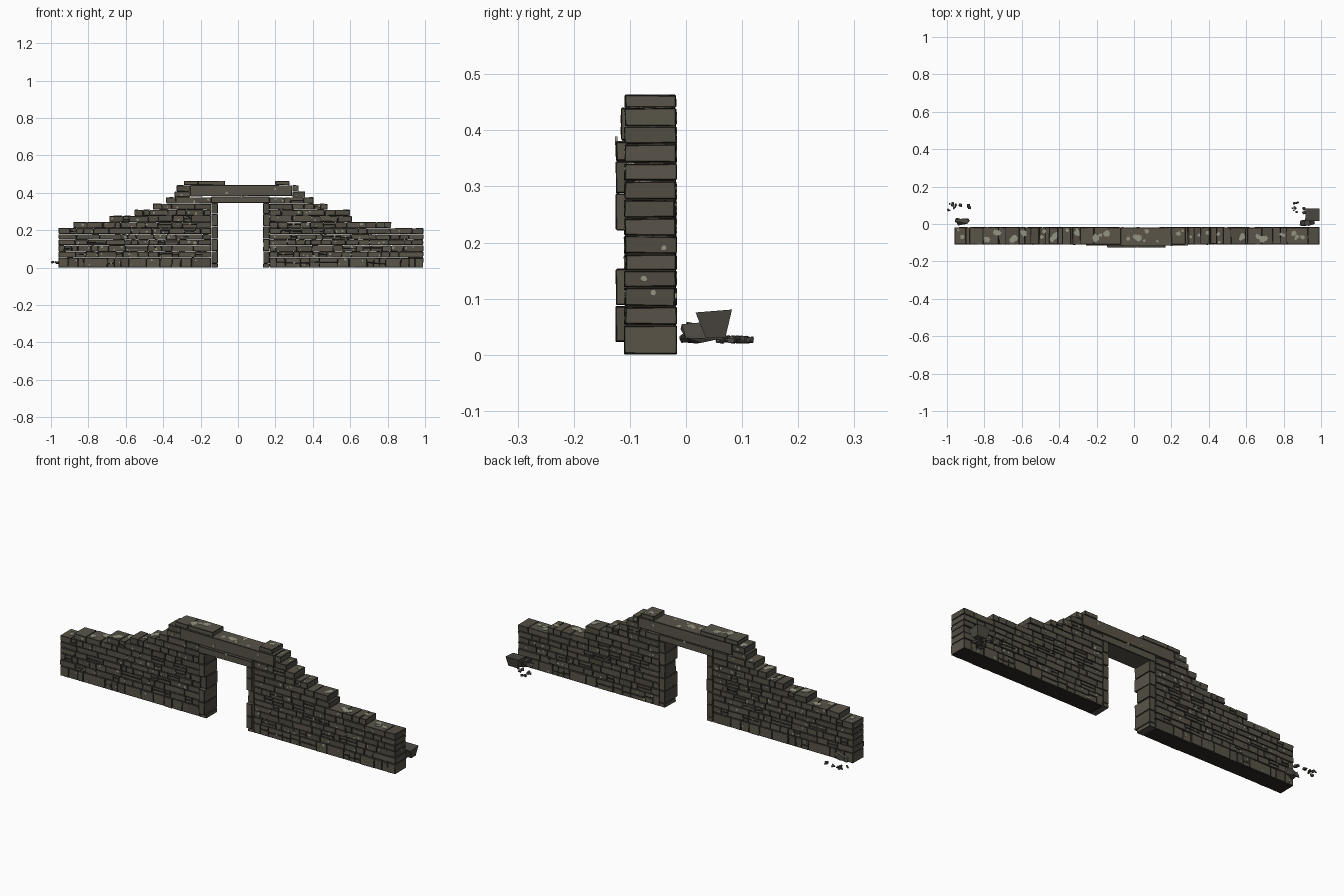
import bpy, bmesh, math, random
from mathutils import Vector

if "Cube" in bpy.data.objects:
    bpy.data.objects.remove(bpy.data.objects["Cube"])

random.seed(7)
FRONT, BACK = -0.109, -0.018


def colour(name, rgb):
    m = bpy.data.materials.new(name)
    m.diffuse_color = (*rgb, 1)
    m.use_nodes = True
    m.node_tree.nodes["Principled BSDF"].inputs["Base Color"].default_value = m.diffuse_color
    return m


stone = colour("stone", (0.100, 0.089, 0.066))
stone_dark = colour("weathered stone", (0.082, 0.073, 0.055))
joint = colour("dark joint", (0.025, 0.022, 0.017))
lichen = colour("pale lichen", (0.30, 0.30, 0.23))
rubble_grey = colour("rubble stone", (0.072, 0.066, 0.055))


def box(bm, x0, x1, y0, y1, z0, z1, mat=0, jitter=0.0):
    """Axis-aligned block with slightly irregular corners."""
    v = []
    for x in (x0, x1):
        for y in (y0, y1):
            for z in (z0, z1):
                j = [random.uniform(-jitter, jitter) for _ in range(3)]
                v.append(bm.verts.new((x + j[0], y + j[1], max(0, z + j[2]))))
    for ids in ((0, 1, 3, 2), (4, 6, 7, 5), (0, 4, 5, 1),
                (2, 3, 7, 6), (0, 2, 6, 4), (1, 5, 7, 3)):
        bm.faces.new([v[i] for i in ids]).material_index = mat


def finish(bm, name, mats, bevel=0.0):
    bmesh.ops.recalc_face_normals(bm, faces=bm.faces)
    me = bpy.data.meshes.new(name)
    bm.to_mesh(me)
    bm.free()
    ob = bpy.data.objects.new(name, me)
    bpy.context.collection.objects.link(ob)
    for m in mats:
        me.materials.append(m)
    if bevel:
        mod = ob.modifiers.new("worn edges", "BEVEL")
        mod.width = bevel
        mod.segments = 1
        mod.material = 2
    return ob


# Courses: bottom, top and the x spans they fill
DOOR_L, DOOR_R = -0.143, 0.168
LINTEL_L, LINTEL_R = -0.255, 0.29
LEVELS = [0, 0.053, 0.086, 0.12, 0.15, 0.179, 0.212, 0.244, 0.277,
          0.31, 0.342, 0.376, 0.407, 0.44]
LEFT = [-0.96] * 6 + [-0.88, -0.69, -0.555, -0.455, -0.385, -0.34, -0.33]
RIGHT = [0.992] * 6 + [0.82, 0.61, 0.60, 0.48, 0.405, 0.36, 0.325]
courses = []
for i, (l, r) in enumerate(zip(LEFT, RIGHT)):
    a, b = (LINTEL_L, LINTEL_R) if i > 10 else (DOOR_L, DOOR_R)
    courses.append((LEVELS[i], LEVELS[i + 1], l, a))
    courses.append((LEVELS[i], LEVELS[i + 1], b, r))

# Wall bricks and the dark joint core behind them
bricks, core = bmesh.new(), bmesh.new()
tops = []
for z0, z1, xa, xb in courses:
    inset = 0.004
    box(core, xa + inset, xb - inset, FRONT + inset, BACK - inset, z0, z1 - inset)
    x = xa
    while x < xb - 0.001:
        w = random.choice((0.035, 0.05, 0.065, 0.085, 0.11)) * random.uniform(0.85, 1.15)
        if xb - x - w < 0.035:
            w = xb - x
        g = 0.0014
        f = FRONT + random.uniform(-0.001, 0.002)
        k = BACK - random.uniform(-0.001, 0.002)
        m = 1 if random.random() < 0.35 else 0
        inner = xa + 0.02 < x and x + w < xb - 0.02
        if inner and random.random() < 0.22:
            zm = z0 + (z1 - z0) * random.uniform(0.4, 0.6)
            box(bricks, x + g, x + w - g, f, k, z0 + g, zm - g, m, 0.0009)
            box(bricks, x + g, x + w - g, f + 0.001, k, zm + g, z1 - g, 0, 0.0009)
        else:
            box(bricks, x + g, x + w - g, f, k, z0 + g, z1 - g, m, 0.0012)
        x += w
finish(core, "wall_core", [joint])
finish(bricks, "wall_bricks", [stone, stone_dark, joint], 0.0014)

# Door jambs: stacked blocks standing proud of the wall face
jambs = bmesh.new()
JAMB_LEVELS = [0.0, 0.022, 0.088, 0.154, 0.221, 0.287, 0.345]
for x0, x1 in ((DOOR_L, -0.108), (0.134, DOOR_R)):
    for i, (z0, z1) in enumerate(zip(JAMB_LEVELS, JAMB_LEVELS[1:])):
        front = -0.125 if i in (1, 2, 4, 5) else FRONT
        box(jambs, x0 + 0.001, x1, front, BACK, z0 + 0.001, z1 - 0.001, i % 2, 0.001)
finish(jambs, "door_jambs", [stone, stone_dark, joint], 0.0016)

# Lintel slabs
lintel = bmesh.new()
box(lintel, DOOR_L, DOOR_R, -0.125, BACK, 0.345, 0.380, 0, 0.001)
box(lintel, LINTEL_L, LINTEL_R, -0.115, BACK, 0.382, 0.440, 0, 0.001)
finish(lintel, "lintel", [stone, stone_dark, joint], 0.002)

# Cap stones left on the top
caps = bmesh.new()
for x0, x1 in ((-0.29, -0.215), (-0.213, -0.07), (0.2, 0.275)):
    box(caps, x0, x1, FRONT, BACK, 0.441, 0.463, 0, 0.001)
finish(caps, "cap_stones", [stone, stone_dark, joint], 0.002)


# Lichen patches: thin irregular plates on the stone faces
def patch(bm, centre, u, v, radius):
    n = random.randint(5, 8)
    normal = u.cross(v)
    ring = []
    for i in range(n):
        a = math.tau * i / n
        r = radius * random.uniform(0.6, 1.15)
        ring.append(centre + u * math.cos(a) * r + v * math.sin(a) * r)
    low = [bm.verts.new(p - normal * 0.003) for p in ring]
    high = [bm.verts.new(p + normal * 0.0006) for p in ring]
    bm.faces.new(high)
    for i in range(n):
        j = (i + 1) % n
        bm.faces.new((low[i], low[j], high[j], high[i]))


X, Y, Z = Vector((1, 0, 0)), Vector((0, 1, 0)), Vector((0, 0, 1))
spots = bmesh.new()
for z0, z1, xa, xb in courses:
    for side in (0, 1):
        for _ in range(max(1, round((xb - xa) * 9))):
            x = random.uniform(xa + 0.012, xb - 0.012)
            z = random.uniform(z0 + 0.008, z1 - 0.008)
            r = random.uniform(0.003, 0.0085)
            if side:
                patch(spots, Vector((x, BACK + 0.001, z)), -X, Z, r)
            else:
                patch(spots, Vector((x, FRONT - 0.001, z)), X, Z, r)
for x, z in ((0.02, 0.381), (-0.06, 0.40), (0.2, 0.42)):
    patch(spots, Vector((x, -0.1255 if z < 0.382 else -0.116, z)), X, Z, 0.008)
    patch(spots, Vector((x, BACK + 0.001, z)), -X, Z, 0.008)

# Larger patches on every exposed step
exposed = []
for i in range(5, 13):
    nl = LEFT[i + 1] if i < 12 else LINTEL_L
    nr = RIGHT[i + 1] if i < 12 else LINTEL_R
    exposed += [(LEFT[i], nl, LEVELS[i + 1]), (nr, RIGHT[i], LEVELS[i + 1])]
exposed += [(-0.07, 0.2, 0.44), (-0.29, -0.07, 0.463), (0.2, 0.275, 0.463)]
for xa, xb, z in exposed:
    if xb - xa < 0.03:
        continue
    for _ in range(max(1, round((xb - xa) * 22))):
        r = min(random.choice((0.008, 0.012, 0.016, 0.02)), (xb - xa) * 0.3)
        x = random.uniform(xa + r, xb - r)
        y = random.uniform(FRONT + r * 1.2, BACK - r * 1.2)
        patch(spots, Vector((x, y, z)), X, Y, r)

# A few patches on the two wall ends
for y, z in ((-0.075, 0.135), (-0.058, 0.11), (-0.04, 0.19)):
    patch(spots, Vector((0.992, y, z)), Y, Z, 0.006)
    patch(spots, Vector((-0.96, y, z)), -Y, Z, 0.006)
finish(spots, "lichen_patches", [lichen])


# Rubble: faceted hulls fallen behind the wall ends
def rock(bm, centre, size, flare=1.0):
    pts = []
    for _ in range(14):
        d = Vector([random.gauss(0, 1) for _ in range(3)]).normalized()
        m = max(abs(c) for c in d)
        p = Vector([c / m ** 0.7 for c in d])
        s = flare if p.z > 0 else 1 / flare
        pts.append(bm.verts.new([c + a * b * 0.5 * t for c, a, b, t in
                                 zip(centre, p, size, (s, s, 1))]))
    out = bmesh.ops.convex_hull(bm, input=pts)
    junk = {e for e in out["geom_interior"] + out["geom_unused"]
            if isinstance(e, bmesh.types.BMVert)}
    bmesh.ops.delete(bm, geom=list(junk), context="VERTS")


rubble = bmesh.new()
rock(rubble, (0.935, 0.025, 0.04), (0.07, 0.07, 0.04))
rock(rubble, (0.91, 0.005, 0.035), (0.05, 0.035, 0.03))
rock(rubble, (-0.915, 0.008, 0.04), (0.075, 0.045, 0.04))
rock(rubble, (-0.94, 0.02, 0.034), (0.035, 0.025, 0.028))
for cx, spread in ((-0.935, 0.055), (0.905, 0.075)):
    for _ in range(9):
        s = random.uniform(0.009, 0.02)
        rock(rubble, (cx + random.uniform(-spread, spread),
                      random.uniform(0.06, 0.116), 0.027), (s, s, s * 0.8))
rock(rubble, (-0.99, 0.075, 0.028), (0.018, 0.016, 0.014))
finish(rubble, "rubble", [rubble_grey])

# Broken block tipped on the right-hand pile, wider at the top
block = bmesh.new()
box(block, 0.93, 0.985, 0.035, 0.07, 0.03, 0.078)
for v in block.verts:
    if v.co.z > 0.05:
        v.co.x += 0.008 if v.co.x > 0.95 else -0.012
        v.co.y += 0.012 if v.co.y > 0.05 else -0.018
        v.co.z += 0.08 * (v.co.y - 0.05)
finish(block, "broken_block", [rubble_grey])
